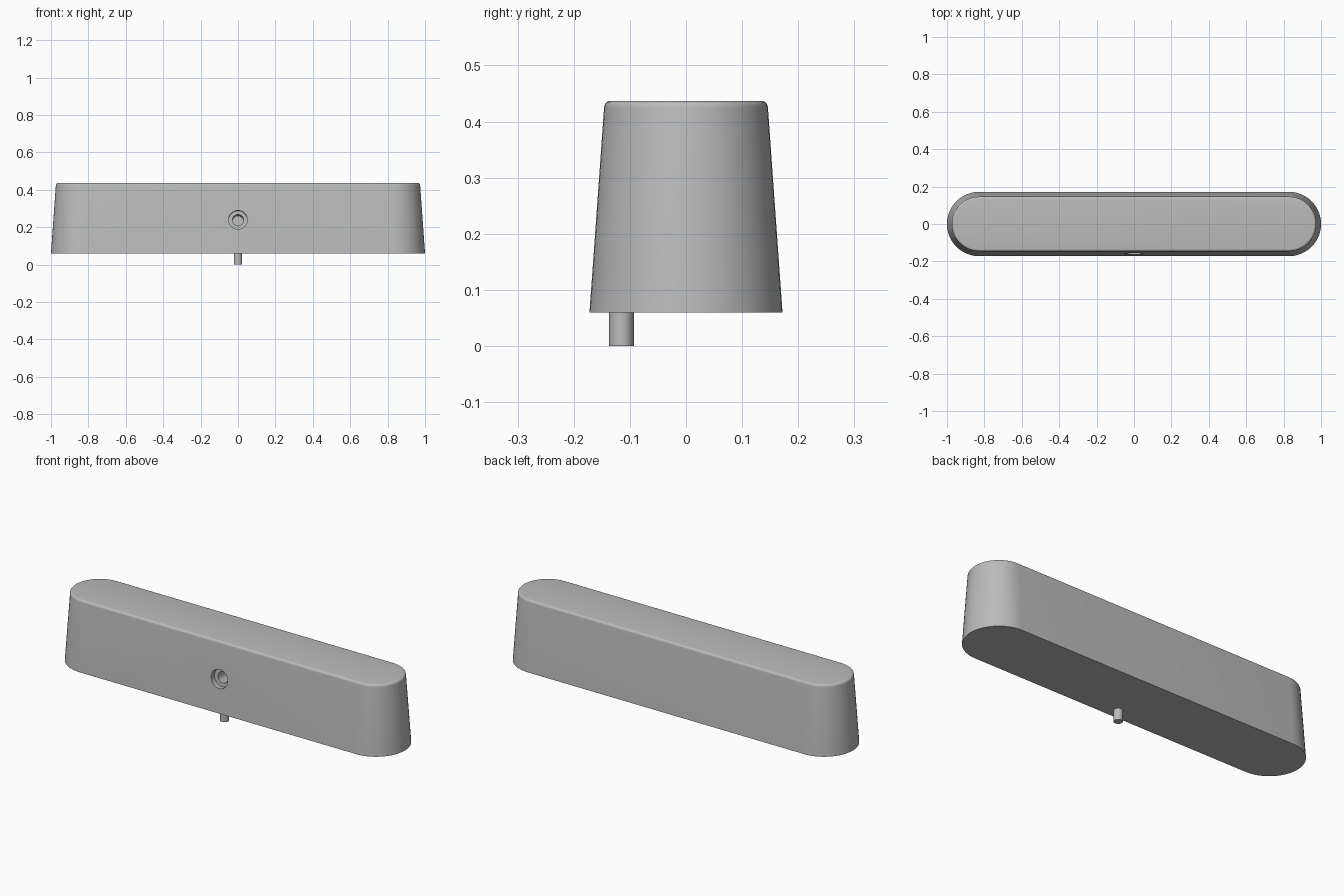
import bpy, bmesh, math
from mathutils import Vector, Matrix

if "Cube" in bpy.data.objects:
    bpy.data.objects.remove(bpy.data.objects["Cube"], do_unlink=True)

grey = bpy.data.materials.new("light_grey")
grey.use_nodes = True
colour = (0.5, 0.5, 0.5, 1)
grey.diffuse_color = colour
grey.node_tree.nodes["Principled BSDF"].inputs["Base Color"].default_value = colour

BOTTOM, TOP = 0.06, 0.437
R_BOTTOM, R_TOP = 0.172, 0.146
CENTRE = 1 - R_BOTTOM
FILLET = 0.012
STEPS = 24


def add_object(name, bm):
    bmesh.ops.recalc_face_normals(bm, faces=bm.faces)
    mesh = bpy.data.meshes.new(name)
    bm.to_mesh(mesh)
    bm.free()
    obj = bpy.data.objects.new(name, mesh)
    bpy.context.collection.objects.link(obj)
    mesh.materials.append(grey)
    return obj


def smooth(obj):
    bpy.ops.object.select_all(action="DESELECT")
    obj.select_set(True)
    bpy.context.view_layer.objects.active = obj
    bpy.ops.object.shade_smooth_by_angle(angle=math.radians(30))


def stadium(bm, radius, z):
    """Closed outline with a half circle at each end."""
    ring = []
    for side in (1, -1):
        for i in range(STEPS + 1):
            a = math.pi * (i / STEPS - 0.5)
            ring.append(bm.verts.new((side * (CENTRE + radius * math.cos(a)),
                                      side * radius * math.sin(a), z)))
    return ring


def cylinder(bm, radius, depth, matrix):
    bmesh.ops.create_cone(bm, cap_ends=True, segments=32, radius1=radius,
                          radius2=radius, depth=depth, matrix=matrix)


# Tapered body with a rounded top rim
bm = bmesh.new()
rings = [stadium(bm, R_BOTTOM, BOTTOM)]
for i in range(6):
    a = math.pi / 2 * i / 5
    rings.append(stadium(bm, R_TOP - FILLET * (1 - math.cos(a)),
                         TOP - FILLET * (1 - math.sin(a))))
for low, high in zip(rings, rings[1:]):
    for i in range(len(low)):
        j = (i + 1) % len(low)
        bm.faces.new((low[i], low[j], high[j], high[i]))
bm.faces.new(rings[0])
bm.faces.new(rings[-1])
body = add_object("body", bm)

# Stepped socket, square to the sloping front wall
slope = (R_BOTTOM - R_TOP) / (TOP - FILLET - BOTTOM)
socket_z = 0.24
mouth = Vector((0, -R_BOTTOM + slope * (socket_z - BOTTOM), socket_z))
outward = Vector((0, -1, slope)).normalized()
turn = outward.to_track_quat("Z", "Y").to_matrix().to_4x4()
for name, radius, depth in (("socket_rim_cutter", 0.05, 0.03),
                            ("socket_hole_cutter", 0.03, 0.13)):
    bm = bmesh.new()
    middle = mouth + outward * (0.05 - depth) / 2
    cylinder(bm, radius, depth + 0.05, Matrix.Translation(middle) @ turn)
    cutter = add_object(name, bm)
    cutter.hide_render = True
    cutter.hide_set(True)
    cut = body.modifiers.new(name, "BOOLEAN")
    cut.operation = "DIFFERENCE"
    cut.solver = "EXACT"
    cut.object = cutter

# Apply the cuts, then drop the helpers
bpy.context.view_layer.update()
mesh = bpy.data.meshes.new_from_object(
    body.evaluated_get(bpy.context.evaluated_depsgraph_get()))
helpers = [m.object for m in body.modifiers]
body.modifiers.clear()
body.data = mesh
for helper in helpers:
    bpy.data.objects.remove(helper, do_unlink=True)
smooth(body)

# Small peg under the front edge
bm = bmesh.new()
cylinder(bm, 0.022, BOTTOM + 0.01,
         Matrix.Translation((0, -0.115, (BOTTOM + 0.01) / 2)))
smooth(add_object("bottom_peg", bm))
